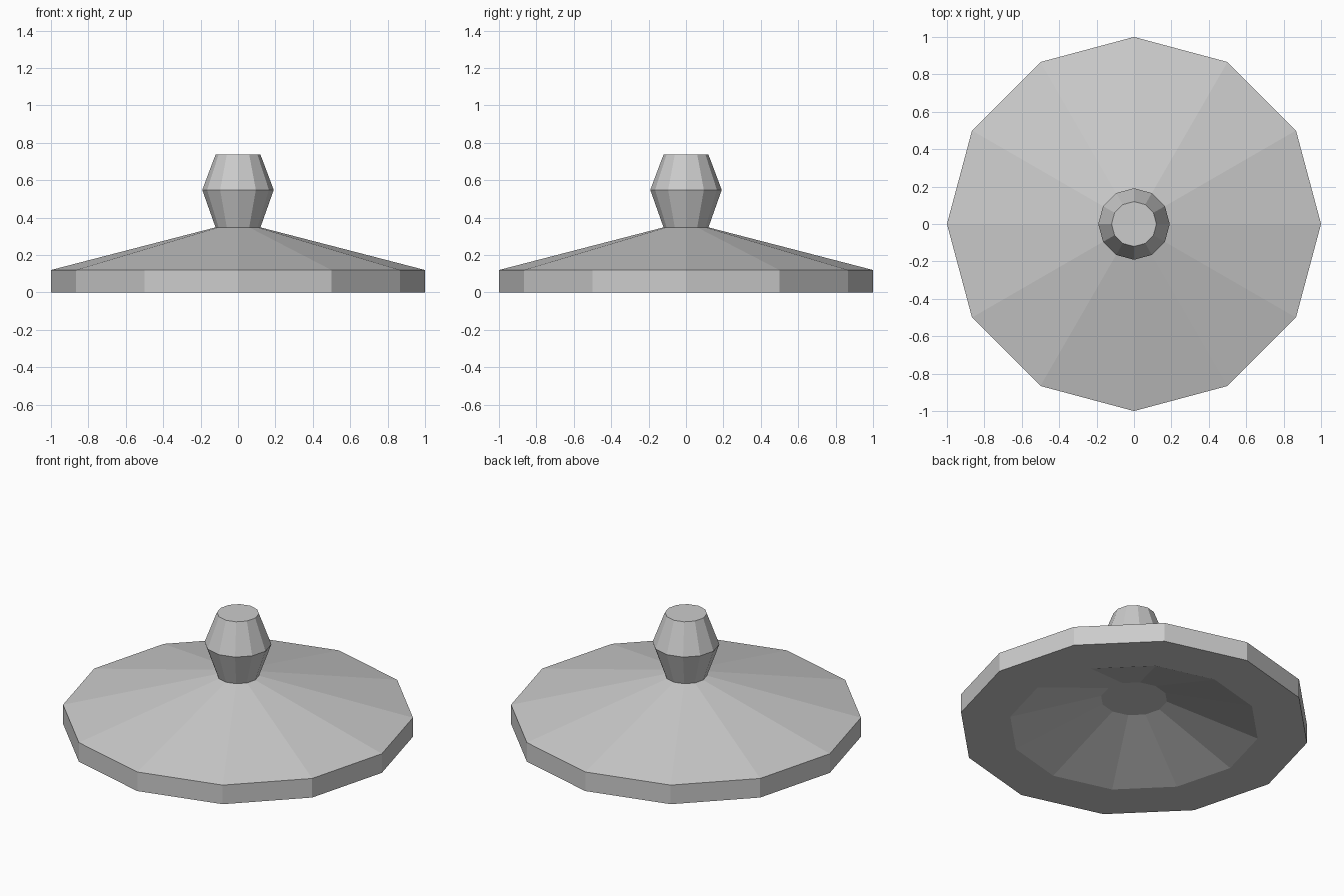
import bpy
import bmesh
from math import cos, sin, tau

SIDES = 12

cube = bpy.data.objects.get("Cube")
if cube:
    bpy.data.objects.remove(cube, do_unlink=True)


def make_material(name, color):
    mat = bpy.data.materials.new(name)
    mat.use_nodes = True
    mat.diffuse_color = color
    mat.node_tree.nodes["Principled BSDF"].inputs["Base Color"].default_value = color
    return mat


def lathe(name, profile, mat):
    """Spin a bottom-to-top (radius, z) profile into a closed, faceted solid."""
    bm = bmesh.new()
    rings = [[bm.verts.new((r * cos(tau * i / SIDES), r * sin(tau * i / SIDES), z))
              for i in range(SIDES)] for r, z in profile]
    for low, high in zip(rings, rings[1:]):
        for i in range(SIDES):
            j = (i + 1) % SIDES
            bm.faces.new((low[i], low[j], high[j], high[i]))
    bm.faces.new(rings[0][::-1])
    bm.faces.new(rings[-1])
    bmesh.ops.recalc_face_normals(bm, faces=bm.faces)
    mesh = bpy.data.meshes.new(name)
    bm.to_mesh(mesh)
    bm.free()
    mesh.materials.append(mat)
    obj = bpy.data.objects.new(name, mesh)
    bpy.context.collection.objects.link(obj)
    return obj


grey = make_material("light grey", (0.6, 0.6, 0.6, 1))

# Shallow cone with a straight rim and a hollow underneath
lid = lathe("lid", [(0.19, 0.19), (0.715, 0), (1, 0), (1, 0.12), (0.12, 0.348)], grey)

# Double-tapered grip on top
knob = lathe("knob", [(0.12, 0.348), (0.191, 0.548), (0.12, 0.737)], grey)
